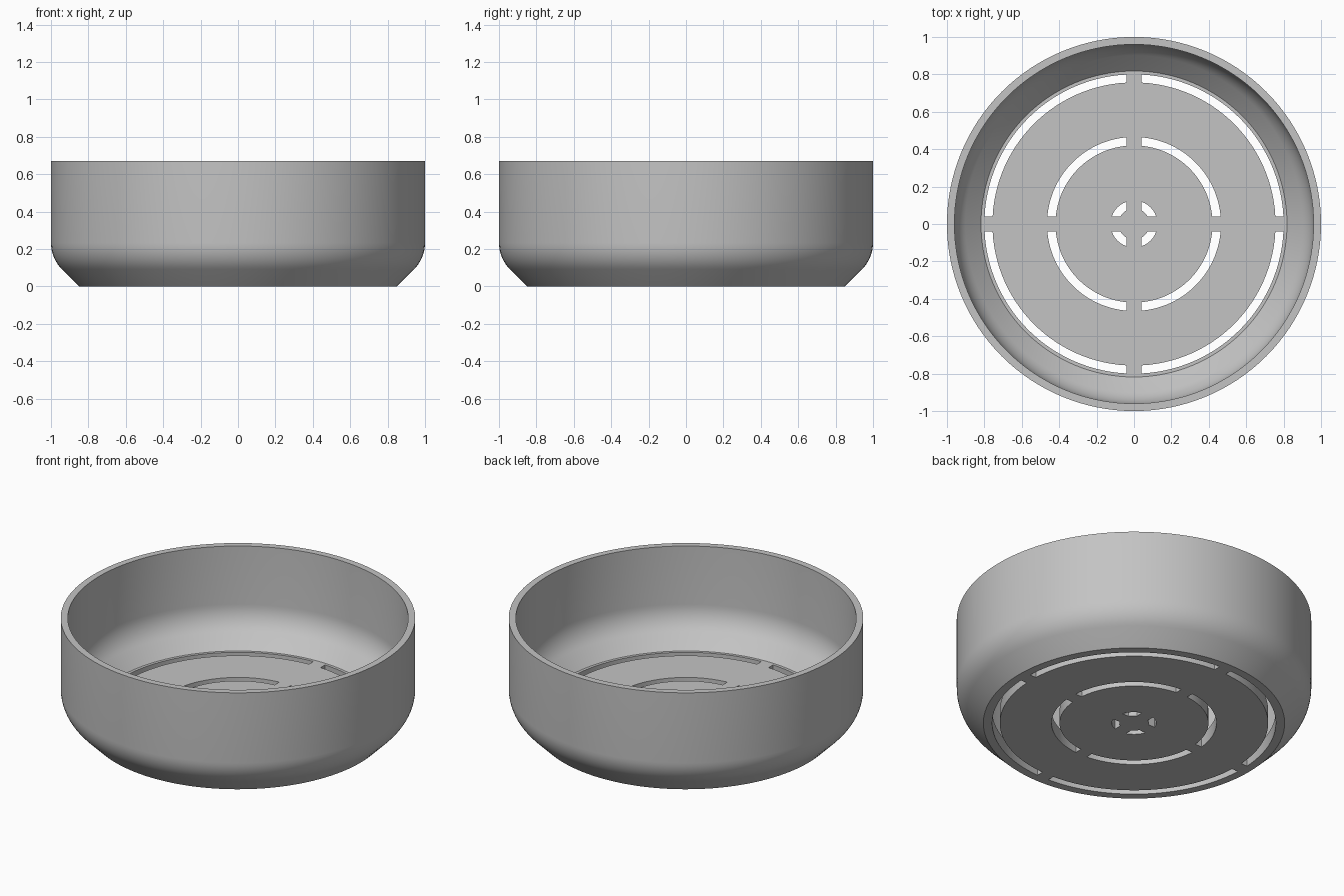
import bpy, bmesh, math

if "Cube" in bpy.data.objects:
    bpy.data.objects.remove(bpy.data.objects["Cube"], do_unlink=True)

HEIGHT, FLOOR, SEGMENTS = 0.67, 0.083, 128
BAR = 0.04                                            # half width of the floor spokes
SLOTS = [(0.083, 0.125), (0.42, 0.465), (0.757, 0.80)]  # inner and outer radii

grey = bpy.data.materials.new("plain grey")
grey.use_nodes = True
colour = (0.55, 0.55, 0.55, 1)
grey.diffuse_color = colour
grey.node_tree.nodes["Principled BSDF"].inputs["Base Color"].default_value = colour


def make_object(name, bm):
    bmesh.ops.recalc_face_normals(bm, faces=bm.faces[:])
    mesh = bpy.data.meshes.new(name)
    bm.to_mesh(mesh)
    bm.free()
    mesh.materials.append(grey)
    obj = bpy.data.objects.new(name, mesh)
    bpy.context.collection.objects.link(obj)
    return obj


def wall_profile(radius, base, chamfer, fillet=0.2, steps=8):
    """Bottom edge, 45 degree chamfer blended into a vertical wall, top edge."""
    centre_z = base + chamfer + fillet * math.tan(math.pi / 8)
    points = [(radius - chamfer, base)]
    for i in range(steps + 1):
        a = -math.pi / 4 * (1 - i / steps)
        points.append((radius - fillet + fillet * math.cos(a),
                       centre_z + fillet * math.sin(a)))
    return points + [(radius, HEIGHT)]


def arc(radius, steps=28):
    """Quarter arc trimmed by the straight spokes."""
    trim = math.asin(BAR / radius)
    angles = [trim + (math.pi / 2 - 2 * trim) * i / steps for i in range(steps + 1)]
    return [(radius * math.cos(a), radius * math.sin(a)) for a in angles]


# Bowl: outer wall up, rim across, inner wall down, closed by two discs
profile = wall_profile(1.0, 0, 0.15) + wall_profile(0.96, FLOOR, 0.142)[::-1]
bm = bmesh.new()
rings = []
for r, z in profile:
    angles = [2 * math.pi * i / SEGMENTS for i in range(SEGMENTS)]
    rings.append([bm.verts.new((r * math.cos(a), r * math.sin(a), z)) for a in angles])
for low, high in zip(rings, rings[1:]):
    for i in range(SEGMENTS):
        j = (i + 1) % SEGMENTS
        bm.faces.new((low[i], low[j], high[j], high[i]))
bm.faces.new(rings[0])
bm.faces.new(rings[-1])
bowl = make_object("bowl", bm)

# Drainage slots: four curved cutters per ring
bm = bmesh.new()
for inner, outer in SLOTS:
    outline = arc(outer) + arc(inner)[::-1]
    for sx, sy in ((1, 1), (-1, 1), (-1, -1), (1, -1)):
        bottom = [bm.verts.new((x * sx, y * sy, -0.1)) for x, y in outline]
        top = [bm.verts.new((x * sx, y * sy, FLOOR + 0.1)) for x, y in outline]
        bm.faces.new(bottom)
        bm.faces.new(top)
        for i in range(len(outline)):
            bm.faces.new((bottom[i - 1], bottom[i], top[i], top[i - 1]))
cutter = make_object("slot_cutter", bm)
cutter.hide_render = True

# Cut the slots, then smooth the curved walls
cut = bowl.modifiers.new("slots", "BOOLEAN")
cut.operation = "DIFFERENCE"
cut.solver = "EXACT"
cut.object = cutter
bpy.ops.object.select_all(action="DESELECT")
bowl.select_set(True)
bpy.context.view_layer.objects.active = bowl
bpy.ops.object.modifier_apply(modifier=cut.name)
bpy.data.objects.remove(cutter, do_unlink=True)
bpy.ops.object.shade_smooth_by_angle(angle=math.radians(30))
